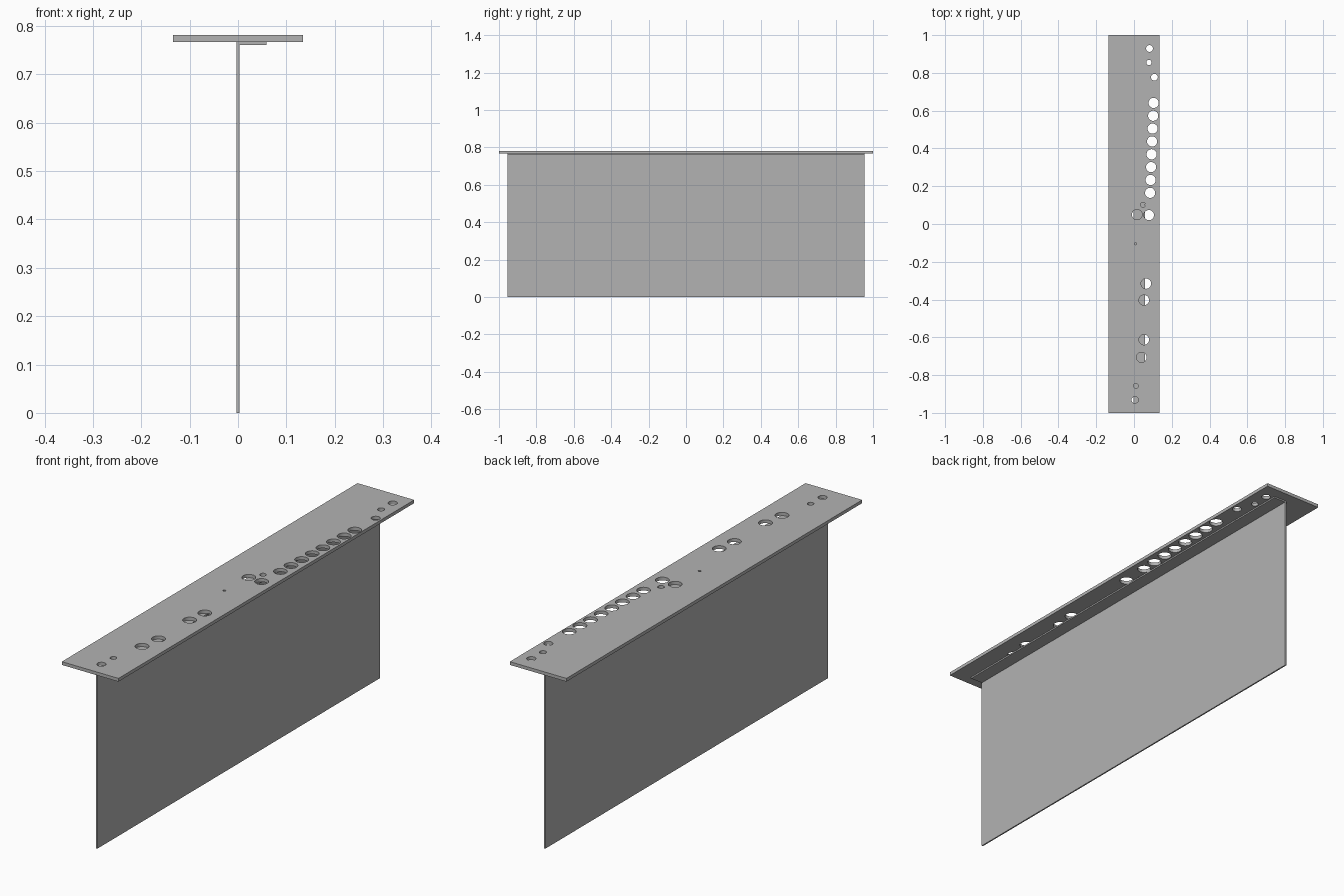
import bpy, bmesh
from mathutils import Matrix, Vector

cube = bpy.data.objects.get("Cube")
if cube:
    bpy.data.objects.remove(cube, do_unlink=True)

GREY = (0.45, 0.45, 0.45, 1)
grey = bpy.data.materials.new("plain grey")
grey.use_nodes = True
grey.diffuse_color = GREY
grey.node_tree.nodes["Principled BSDF"].inputs["Base Color"].default_value = GREY


def finish(name, bm):
    mesh = bpy.data.meshes.new(name)
    bmesh.ops.recalc_face_normals(bm, faces=bm.faces[:])
    bm.to_mesh(mesh)
    bm.free()
    mesh.materials.append(grey)
    obj = bpy.data.objects.new(name, mesh)
    bpy.context.collection.objects.link(obj)
    return obj


def box(name, low, high):
    low, high = Vector(low), Vector(high)
    bm = bmesh.new()
    size = Matrix.Diagonal((*(high - low), 1))
    bmesh.ops.create_cube(bm, size=1, matrix=Matrix.Translation((low + high) / 2) @ size)
    return finish(name, bm)


# Main panel top plate
HALF_WIDTH, UNDERSIDE, TOP = 0.134, 0.767, 0.781
top_plate = box("top_plate", (-HALF_WIDTH, -1, UNDERSIDE), (HALF_WIDTH, 1, TOP))

# Holes as x, y, radius: small ones, then the large ones
BIG = 0.027
holes = [(0.082, 0.929, 0.018), (0.079, 0.855, 0.014), (0.108, 0.777, 0.018),
         (0.047, 0.102, 0.013), (0.008, -0.104, 0.006),
         (0.010, -0.857, 0.013), (0.005, -0.931, 0.018)]
holes += [(x, y, BIG) for x, y in [(0.016, 0.05), (0.079, 0.047), (0.064, -0.316),
                                  (0.053, -0.403), (0.053, -0.613), (0.04, -0.706)]]
# Slightly slanted row of eight large holes
holes += [(0.104 - 0.0027 * i, 0.641 - 0.068 * i, BIG) for i in range(8)]

bm = bmesh.new()
for x, y, radius in holes:
    bmesh.ops.create_cone(bm, cap_ends=True, segments=32, radius1=radius, radius2=radius,
                          depth=0.1, matrix=Matrix.Translation((x, y, TOP)))
cutter = finish("hole_cutter", bm)
cutter.hide_render = True

# Cut the holes, then drop the cutter
cut = top_plate.modifiers.new("holes", "BOOLEAN")
cut.operation = "DIFFERENCE"
cut.solver = "EXACT"
cut.object = cutter
bpy.context.view_layer.objects.active = top_plate
top_plate.select_set(True)
bpy.ops.object.modifier_apply(modifier=cut.name)
bpy.data.objects.remove(cutter, do_unlink=True)
bpy.ops.object.shade_smooth_by_angle()

# Bent sheet: an upright web with a narrow flange under the plate
SHEET, LENGTH = 0.006, 0.955
profile = [(-0.003, 0), (0.003, 0), (0.003, UNDERSIDE - SHEET), (0.059, UNDERSIDE - SHEET),
           (0.059, UNDERSIDE), (-0.003, UNDERSIDE)]
bm = bmesh.new()
end = bm.faces.new([bm.verts.new((x, -LENGTH, z)) for x, z in profile])
swept = bmesh.ops.extrude_face_region(bm, geom=[end])["geom"]
bmesh.ops.translate(bm, vec=(0, 2 * LENGTH, 0),
                    verts=[v for v in swept if isinstance(v, bmesh.types.BMVert)])
finish("bent_sheet", bm)
